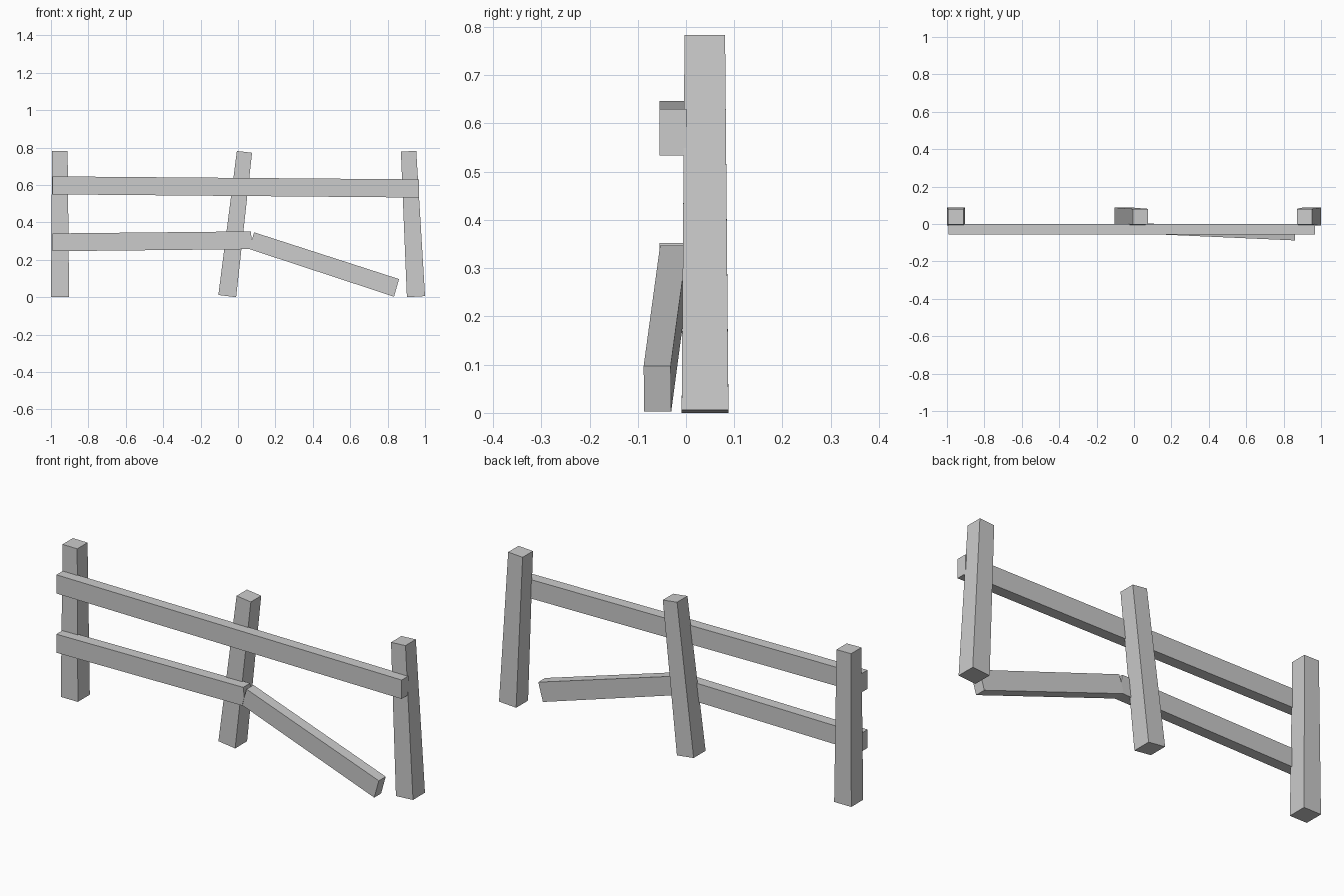
import bpy

if "Cube" in bpy.data.objects:
    bpy.data.objects.remove(bpy.data.objects["Cube"])


def solid(name, outline, depth):
    """Solid from a front outline of (x, z); depth(x, z) gives (front y, back y)."""
    n = len(outline)
    front = [(x, depth(x, z)[0], z) for x, z in outline]
    back = [(x, depth(x, z)[1], z) for x, z in outline]
    faces = [tuple(range(n)), tuple(range(2 * n - 1, n - 1, -1))]
    faces += [(i, i + n, (i + 1) % n + n, (i + 1) % n) for i in range(n)]
    mesh = bpy.data.meshes.new(name)
    mesh.from_pydata(front + back, [], faces)
    mesh.update()
    obj = bpy.data.objects.new(name, mesh)
    bpy.context.collection.objects.link(obj)
    return obj


# posts taper towards the top
def post_depth(x, z):
    return (-0.009, 0.088) if z < 0.4 else (-0.003, 0.081)


# rails have constant thickness; the fallen piece swings forward
def rail_depth(x, z):
    return (-0.055, 0.001)


def fallen_depth(x, z):
    y = -0.053 - 0.044 * (x - 0.07)
    return (y, y + 0.056)


# outlines run counter-clockwise seen from the front
# posts, leaning by different amounts
solid("left_post", [(-1.0, 0.0), (-0.903, 0.0), (-0.911, 0.781), (-0.994, 0.782)], post_depth)
solid("middle_post", [(-0.105, 0.012), (-0.01, 0.0), (0.075, 0.772), (-0.006, 0.782)], post_depth)
solid("right_post", [(0.903, 0.0), (1.0, 0.006), (0.953, 0.783), (0.871, 0.778)], post_depth)

# upper rail
solid("upper_rail", [(-0.993, 0.550), (0.967, 0.533), (0.968, 0.630), (-0.992, 0.646)], rail_depth)

# broken lower rail, with a V-shaped split at the break
solid("lower_rail", [(-0.992, 0.246), (0.062, 0.257), (0.074, 0.305), (0.068, 0.352), (-0.993, 0.341)], rail_depth)
solid("fallen_rail", [(0.062, 0.257), (0.834, 0.003), (0.861, 0.097), (0.086, 0.347), (0.074, 0.305)], fallen_depth)
